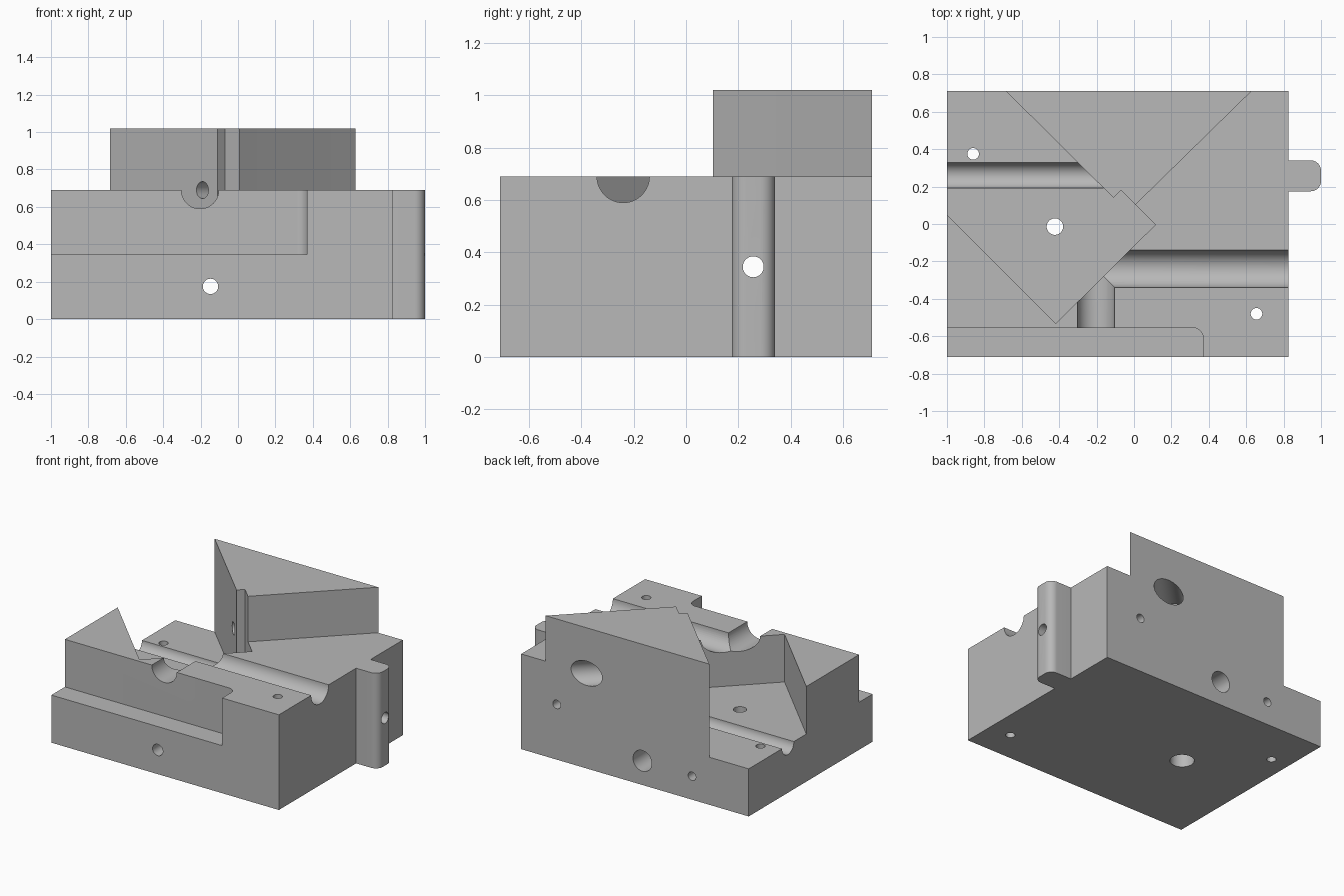
import bpy, bmesh, math
from mathutils import Vector

cube = bpy.data.objects.get("Cube")
if cube:
    bpy.data.objects.remove(cube, do_unlink=True)

FLOOR, DECK, TOP = 0.345, 0.69, 1.02
LEFT, RIGHT, BACK = -1.0, 0.825, 0.71

grey = bpy.data.materials.new("machined grey")
grey.use_nodes = True
colour = (0.48, 0.48, 0.48, 1)
grey.diffuse_color = colour
grey.node_tree.nodes["Principled BSDF"].inputs["Base Color"].default_value = colour


def finish(name, bm):
    bmesh.ops.recalc_face_normals(bm, faces=bm.faces[:])
    mesh = bpy.data.meshes.new(name)
    bm.to_mesh(mesh)
    bm.free()
    mesh.materials.append(grey)
    obj = bpy.data.objects.new(name, mesh)
    bpy.context.collection.objects.link(obj)
    return obj


def prism(name, outline, low, high):
    """Vertical extrusion of an outline."""
    bm = bmesh.new()
    face = bm.faces.new([bm.verts.new((x, y, low)) for x, y in outline])
    new = bmesh.ops.extrude_face_region(bm, geom=[face])["geom"]
    verts = [v for v in new if isinstance(v, bmesh.types.BMVert)]
    bmesh.ops.translate(bm, verts=verts, vec=(0, 0, high - low))
    return finish(name, bm)


def rod(name, start, end, radius, sides=48):
    """Cylinder between two points."""
    start, end = Vector(start), Vector(end)
    axis = end - start
    bm = bmesh.new()
    bmesh.ops.create_cone(bm, cap_ends=True, segments=sides, radius1=radius,
                          radius2=radius, depth=axis.length)
    bm.transform(axis.to_track_quat("Z", "Y").to_matrix().to_4x4())
    bmesh.ops.translate(bm, verts=bm.verts[:], vec=(start + end) / 2)
    return finish(name, bm)


def arc(x, y, radius, first, last, steps=10):
    angles = [math.radians(first + (last - first) * i / steps) for i in range(steps + 1)]
    return [(x + radius * math.cos(a), y + radius * math.sin(a)) for a in angles]


# Block with the rounded side tab in its outline
tab = arc(0.945, 0.23, 0.055, -90, 0) + arc(0.945, 0.285, 0.055, 0, 90)
block = prism("clamp_block", [(LEFT, -BACK), (RIGHT, -BACK), (RIGHT, 0.175)] + tab
              + [(RIGHT, 0.34), (RIGHT, BACK), (LEFT, BACK)], 0, TOP)

cutters = [
    # Deck around the raised wedge
    prism("deck_cutter", [(0.73, 0.81), (0.01, 0.105), (-0.09, 0), (-0.4, 0.1), (-1.2, 0.1),
                          (-1.2, -0.9), (1.2, -0.9), (1.2, 0.81)], DECK, 1.3),
    # Diagonal pocket with a relief slot at its inner corner
    prism("pocket_cutter", [(-0.785, 0.81), (-0.11, 0.14), (-0.07, 0.18), (0.115, -0.003),
                            (-0.418, -0.532), (-1.1, 0.15), (-1.1, 0.81)], FLOOR, 1.3),
    # Front ledge with a filleted end
    prism("ledge_cutter", [(-1.2, -0.555), (-1.2, -0.9), (0.37, -0.9)]
          + arc(0.315, -0.61, 0.055, 0, 90), FLOOR, 1.3),
    # Round channels on the deck
    rod("side_channel", (-0.2, -0.24, DECK), (1.2, -0.24, DECK), 0.1),
    rod("front_channel", (-0.203, -0.24, DECK), (-0.203, -0.9, DECK), 0.1),
    # Lengthwise bore, opening as a channel in the pocket floor
    rod("pocket_channel", (-1.2, 0.26, FLOOR), (0.3, 0.26, FLOOR), 0.068),
    rod("tab_bore", (0.2, 0.257, FLOOR), (1.2, 0.257, FLOOR), 0.04),
    # Diagonal bore through the wedge
    rod("wedge_bore", (-0.35, 0.06, DECK), (0.4, 0.81, DECK), 0.045),
    rod("wedge_counterbore", (0.08, 0.49, DECK), (0.5, 0.91, DECK), 0.088),
    # Front to back bore
    rod("front_bore", (-0.147, -0.9, 0.175), (-0.147, 0.9, 0.175), 0.041),
    rod("back_counterbore", (-0.147, 0.4, 0.175), (-0.147, 0.9, 0.175), 0.075),
    # Vertical bolt hole
    rod("bolt_hole", (-0.423, -0.014, -0.2), (-0.423, -0.014, 0.6), 0.044),
    rod("bolt_counterbore", (-0.423, -0.014, -0.2), (-0.423, -0.014, 0.17), 0.08),
]
# Small pin holes from above and from the back
for x, y in ((-0.86, 0.375), (0.655, -0.48)):
    cutters.append(rod("pin_hole", (x, y, -0.2), (x, y, 0.9), 0.031))
for x, z in ((0.54, 0.4), (-0.545, 0.17)):
    cutters.append(rod("back_pin_hole", (x, 0.4, z), (x, 0.9, z), 0.031))

bpy.ops.object.select_all(action="DESELECT")
bpy.context.view_layer.objects.active = block
block.select_set(True)
for cutter in cutters:
    cutter.hide_render = True
    mod = block.modifiers.new(cutter.name, "BOOLEAN")
    mod.operation = "DIFFERENCE"
    mod.solver = "EXACT"
    mod.object = cutter
    bpy.ops.object.modifier_apply(modifier=mod.name)
    bpy.data.objects.remove(cutter, do_unlink=True)
bpy.ops.object.shade_smooth_by_angle(angle=math.radians(30))
